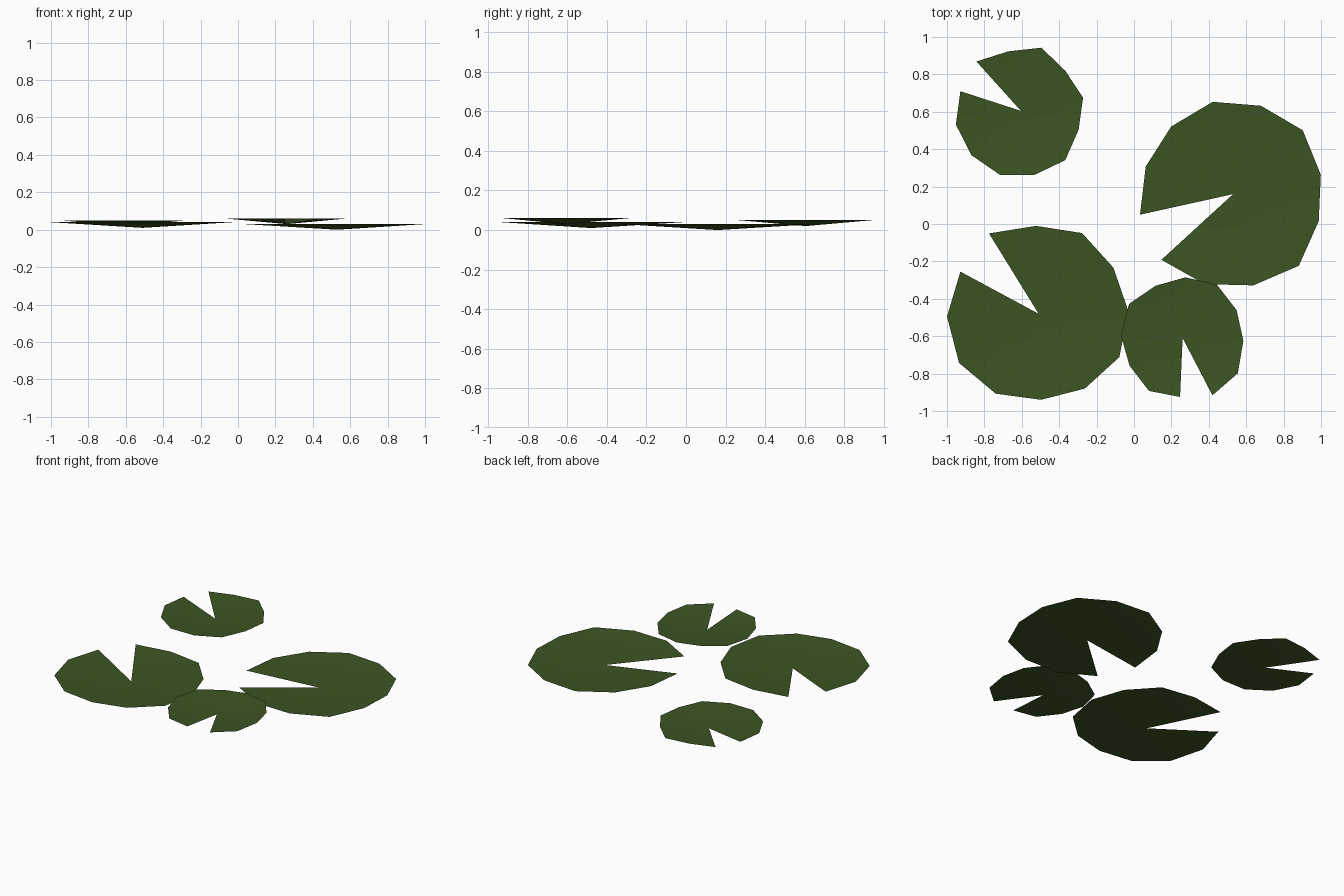
import bpy
from math import cos, sin, radians

default_cube = bpy.data.objects.get("Cube")
if default_cube:
    bpy.data.objects.remove(default_cube, do_unlink=True)

LEAF_DEPTH = 0.03   # rim height above the sunken centre
WEDGE = radians(30)  # rim spacing, and the width of the notch

# One green for every leaf
green = bpy.data.materials.new("leaf_green")
green.use_nodes = True
leaf_colour = (0.045, 0.09, 0.017, 1)
green.diffuse_color = leaf_colour
shader = green.node_tree.nodes["Principled BSDF"]
shader.inputs["Base Color"].default_value = leaf_colour
shader.inputs["Roughness"].default_value = 0.8


def add_lily_pad(name, centre, notch_angle, radii):
    """Shallow open fan with one wedge missing; radii in hundredths, anticlockwise from the notch."""
    start = radians(notch_angle)
    rim = [(r / 100 * cos(start + i * WEDGE), r / 100 * sin(start + i * WEDGE), LEAF_DEPTH)
           for i, r in enumerate(radii)]
    faces = [(0, i, i + 1) for i in range(1, len(rim))]
    mesh = bpy.data.meshes.new(name)
    mesh.from_pydata([(0, 0, 0)] + rim, [], faces)
    mesh.materials.append(green)
    mesh.shade_smooth()
    mesh.update()
    pad = bpy.data.objects.new(name, mesh)
    pad.location = centre
    bpy.context.collection.objects.link(pad)
    return pad


# Two large leaves, then two small ones, each floating slightly higher
add_lily_pad("large_pad_left", (0.53, 0.16, 0), -137.5,
             [52, 50.5, 50, 52, 48, 48, 50.5, 49.5, 50.5, 49, 49, 51])
add_lily_pad("large_pad_right", (-0.51, -0.48, 0.01), 151.7,
             [47.5, 49, 50, 48.5, 46, 47, 49, 48, 47, 49, 47, 50.5])
add_lily_pad("small_pad_back", (-0.605, 0.605, 0.02), 162,
             [34, 35.5, 35.5, 36, 35, 35.5, 32.5, 34, 32, 35.5, 32.5, 35.5])
add_lily_pad("small_pad_front", (0.26, -0.61, 0.03), -62.5,
             [34.5, 35, 32.5, 32.5, 34, 32.5, 31.5, 34, 33, 32, 33.5, 31.5])
